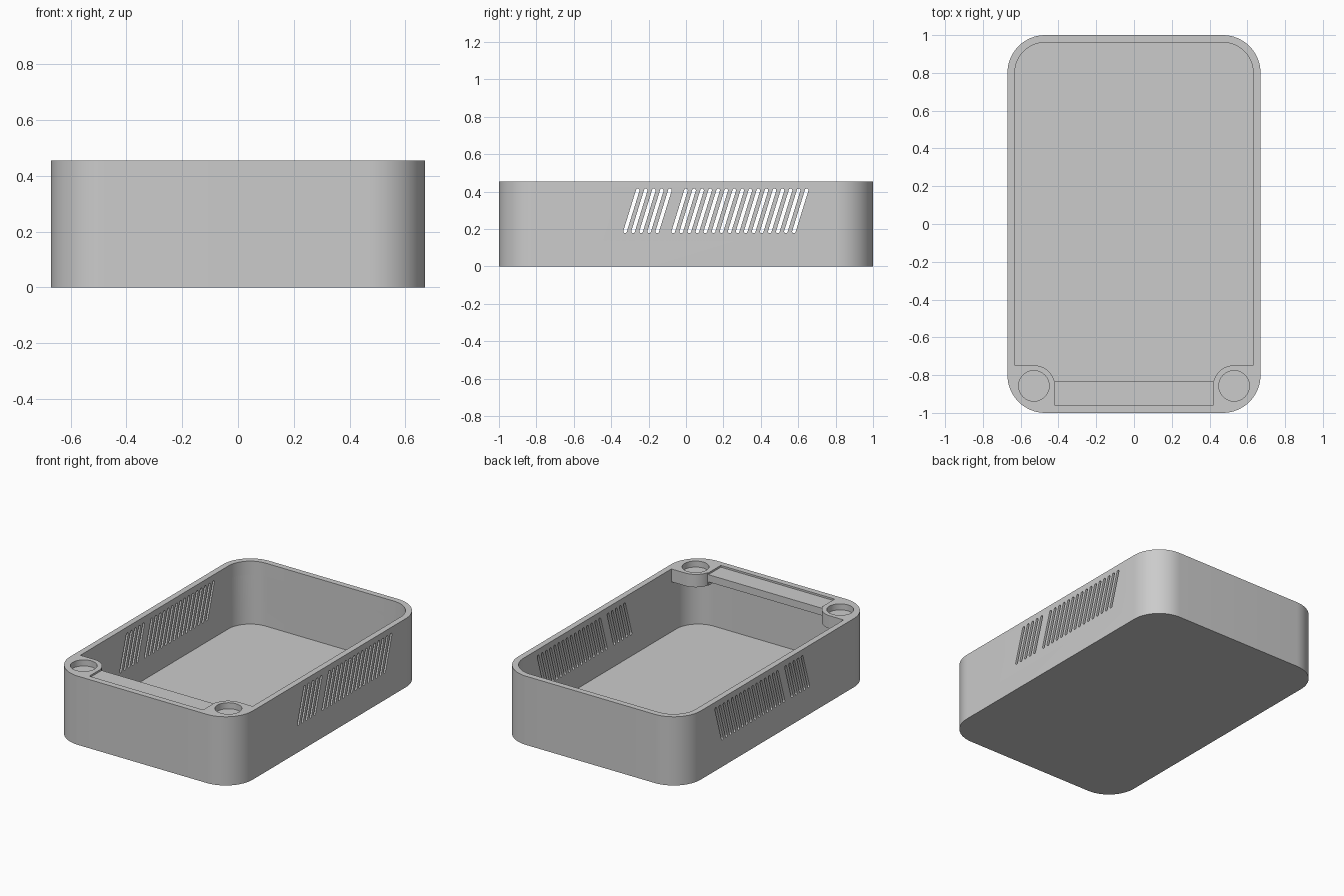
import bpy, bmesh, math
from mathutils import Vector

cube = bpy.data.objects.get("Cube")
if cube:
    bpy.data.objects.remove(cube, do_unlink=True)

HEIGHT, FLOOR = 0.455, 0.038
ABOVE = HEIGHT + 0.1

grey = bpy.data.materials.new("plain grey")
grey.use_nodes = True
grey.diffuse_color = (0.6, 0.6, 0.6, 1)
grey.node_tree.nodes["Principled BSDF"].inputs["Base Color"].default_value = (0.6, 0.6, 0.6, 1)


def arc(cx, cy, r, start, end, steps=16):
    angles = [math.radians(start + (end - start) * i / steps) for i in range(steps + 1)]
    return [(cx + r * math.cos(a), cy + r * math.sin(a)) for a in angles]


def rounded_rect(hx, hy, r):
    pts = []
    for i, (sx, sy) in enumerate([(1, 1), (-1, 1), (-1, -1), (1, -1)]):
        pts += arc(sx * (hx - r), sy * (hy - r), r, 90 * i, 90 * i + 90)
    return pts


def box_outline(hx, y0, y1):
    return [(-hx, y0), (hx, y0), (hx, y1), (-hx, y1)]


def prisms(name, outlines, low, high, along_x=False):
    """Extrude closed outlines along z, or along x when the outlines lie in y and z."""
    bm = bmesh.new()
    for pts in outlines:
        place = (lambda p, h: (h, *p)) if along_x else (lambda p, h: (*p, h))
        face = bm.faces.new([bm.verts.new(place(p, low)) for p in pts])
        side = bmesh.ops.extrude_face_region(bm, geom=[face])
        move = Vector(place((0, 0), high - low))
        bmesh.ops.translate(bm, vec=move, verts=[g for g in side["geom"] if isinstance(g, bmesh.types.BMVert)])
    bmesh.ops.recalc_face_normals(bm, faces=bm.faces)
    mesh = bpy.data.meshes.new(name)
    bm.to_mesh(mesh)
    bm.free()
    mesh.materials.append(grey)
    obj = bpy.data.objects.new(name, mesh)
    bpy.context.collection.objects.link(obj)
    return obj


def carve(body, cutter):
    cutter.hide_render = True
    mod = body.modifiers.new("cut", "BOOLEAN")
    mod.operation, mod.solver, mod.object = "DIFFERENCE", "EXACT", cutter
    bpy.context.view_layer.objects.active = body
    bpy.ops.object.modifier_apply(modifier=mod.name)
    bpy.data.objects.remove(cutter, do_unlink=True)


# Solid block with rounded upright corners
tray = prisms("case_tray", [rounded_rect(0.67, 1, 0.2)], 0, HEIGHT)

# Main cavity, below the corner brackets
carve(tray, prisms("lower_cavity", [rounded_rect(0.631, 0.961, 0.161)], FLOOR, 0.37))

# Opening at the rim, leaving the corner brackets and the shelf at the front
half = arc(0.47, 0.8, 0.161, 90, 0) + [(0.631, -0.748)] + arc(0.53, -0.86, 0.112, 90, 164.5)
opening = half + [(-x, y) for x, y in reversed(half)]
carve(tray, prisms("upper_opening", [opening], 0.36, ABOVE))

# Shelf between the brackets: slightly sunk on top, hollow underneath
carve(tray, prisms("shelf_recess", [box_outline(0.417, -0.96, -0.82)], 0.443, ABOVE))
carve(tray, prisms("shelf_undercut", [box_outline(0.417, -0.961, -0.82)], 0.36, 0.395))

# Round sockets in the brackets
sockets = [arc(s * 0.53, -0.857, 0.081, 0, 348.75, 31) for s in (-1, 1)]
carve(tray, prisms("sockets", sockets, 0.415, ABOVE))

# Slanted vents through both side walls, with one gap in the row
slots = []
lean = math.degrees(math.atan2(0.22, 0.068))
for k in range(22):
    if k != 5:
        y = -0.326 + 0.043 * k
        slots.append(arc(y + 0.068, 0.407, 0.0095, lean - 90, lean + 90, 8)
                     + arc(y, 0.187, 0.0095, lean + 90, lean + 270, 8))
carve(tray, prisms("vents", slots, -0.8, 0.8, along_x=True))

# Smooth round corners, sharp edges elsewhere
bpy.ops.object.select_all(action="DESELECT")
tray.select_set(True)
bpy.context.view_layer.objects.active = tray
bpy.ops.object.shade_smooth_by_angle(angle=math.radians(30))
